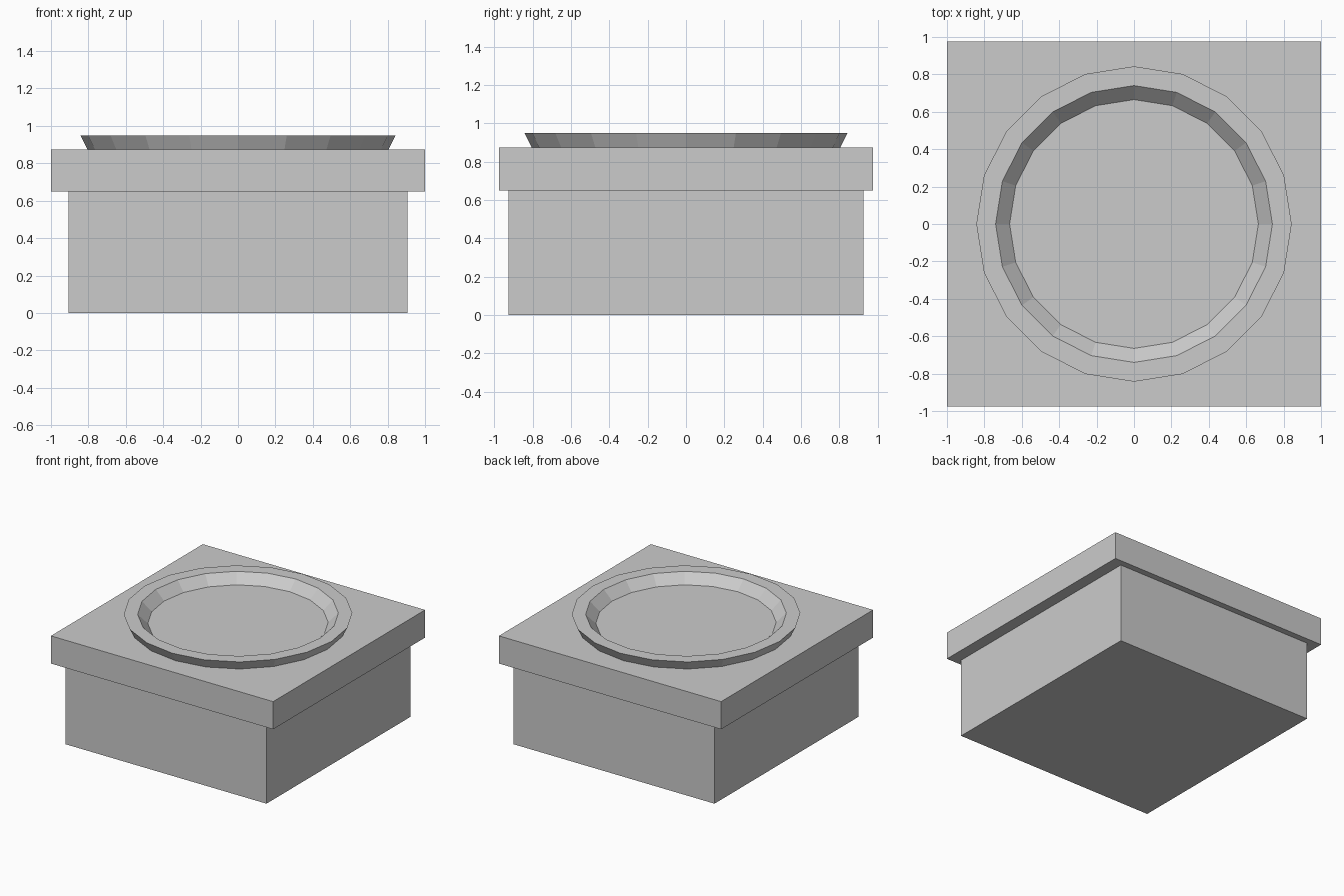
import bpy, bmesh
from math import sin, cos, tau

if "Cube" in bpy.data.objects:
    bpy.data.objects.remove(bpy.data.objects["Cube"])


def finish(name, bm):
    bmesh.ops.recalc_face_normals(bm, faces=bm.faces)
    mesh = bpy.data.meshes.new(name)
    bm.to_mesh(mesh)
    bm.free()
    obj = bpy.data.objects.new(name, mesh)
    bpy.context.collection.objects.link(obj)
    return obj


def box(name, width, depth, z0, z1):
    bm = bmesh.new()
    bmesh.ops.create_cube(bm, size=1)
    for v in bm.verts:
        v.co = (v.co.x * width, v.co.y * depth, z0 + (v.co.z + 0.5) * (z1 - z0))
    return finish(name, bm)


def lathe_ring(name, profile, sides):
    # closed (radius, z) profile swept around z
    bm = bmesh.new()
    rings = [[bm.verts.new((r * cos(tau * i / sides), r * sin(tau * i / sides), z))
              for i in range(sides)] for r, z in profile]
    for k, ring in enumerate(rings):
        nxt = rings[(k + 1) % len(rings)]
        for i in range(sides):
            j = (i + 1) % sides
            bm.faces.new((ring[i], ring[j], nxt[j], nxt[i]))
    return finish(name, bm)


SLAB_TOP = 0.875

# Lower block and overhanging top slab
box("base_block", 1.81, 1.852, 0, 0.65)
box("top_slab", 2.0, 1.953, 0.65, SLAB_TOP)

# Flared 20-sided rim; the slab forms its floor
lathe_ring("round_rim", [(0.805, SLAB_TOP), (0.843, 0.95),
                         (0.74, 0.95), (0.665, SLAB_TOP)], 20)
